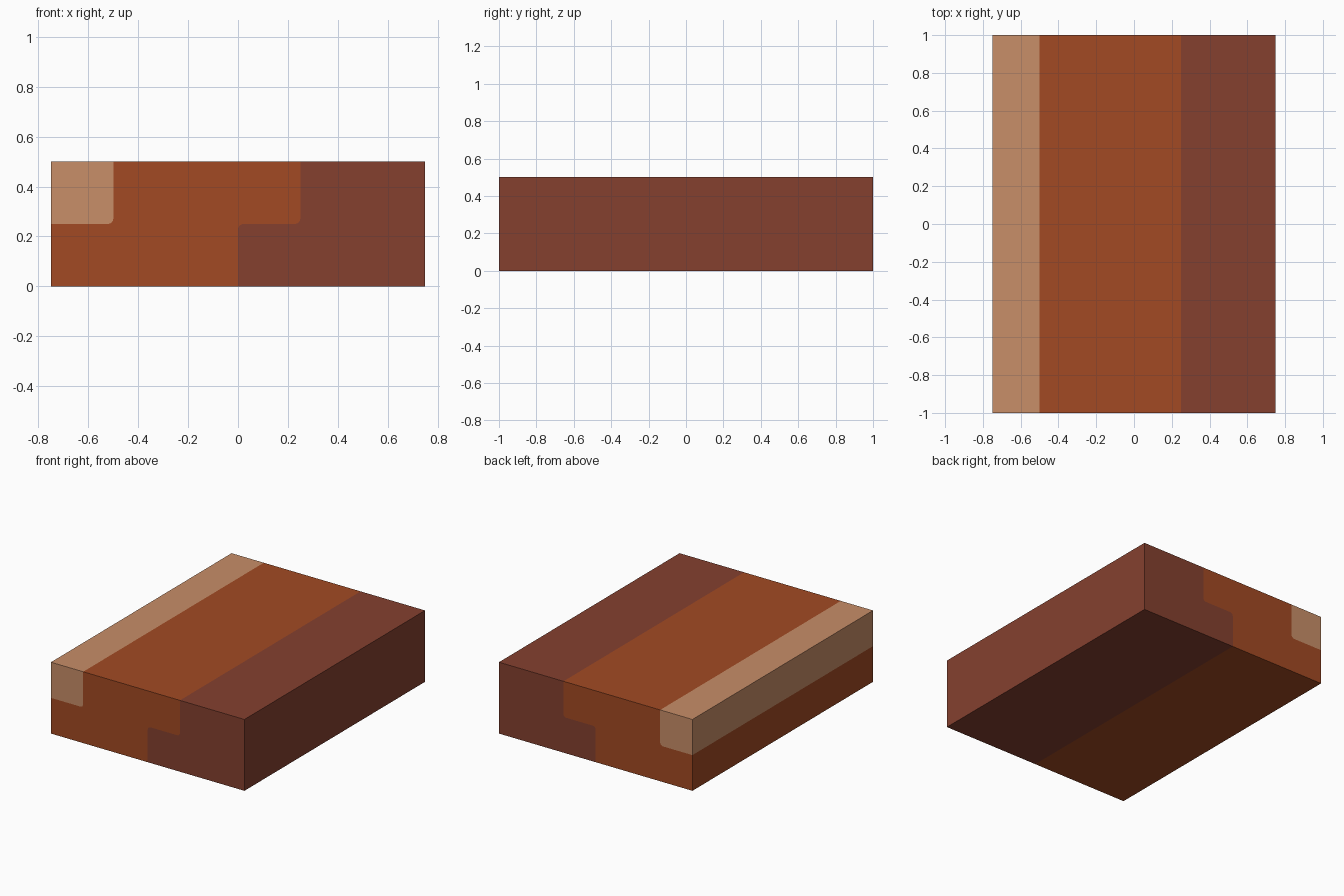
import bpy, bmesh, math

if "Cube" in bpy.data.objects:
    bpy.data.objects.remove(bpy.data.objects["Cube"])

R = 0.022   # small rounding where the layers step
HALF = 1.0  # half length along y


def material(name, rgb):
    lin = [((c / 255 + 0.055) / 1.055) ** 2.4 for c in rgb]
    m = bpy.data.materials.new(name)
    m.diffuse_color = (*lin, 1)
    m.use_nodes = True
    m.node_tree.nodes["Principled BSDF"].inputs["Base Color"].default_value = m.diffuse_color
    return m


def arc(cx, cz, a0, a1, n=4):
    """Points of a rounded corner in the x-z plane."""
    angles = [math.radians(a0 + (a1 - a0) * i / n) for i in range(n + 1)]
    return [(cx + R * math.cos(a), cz + R * math.sin(a)) for a in angles]


def extrude_profile(name, pts, mat):
    bm = bmesh.new()
    face = bm.faces.new([bm.verts.new((x, -HALF, z)) for x, z in pts])
    ext = bmesh.ops.extrude_face_region(bm, geom=[face], use_keep_orig=True)
    moved = [v for v in ext["geom"] if isinstance(v, bmesh.types.BMVert)]
    bmesh.ops.translate(bm, verts=moved, vec=(0, 2 * HALF, 0))
    bmesh.ops.recalc_face_normals(bm, faces=bm.faces)
    me = bpy.data.meshes.new(name)
    bm.to_mesh(me)
    bm.free()
    me.materials.append(mat)
    ob = bpy.data.objects.new(name, me)
    bpy.context.collection.objects.link(ob)
    return ob


# Shared rounded boundaries, so neighbouring strips fit exactly
light_corner = arc(-0.5 - R, 0.25 + R, 270, 360)
outer_step = arc(0.25 - R, 0.25 + R, 0, -90)
inner_step = arc(R, 0.25 - R, 90, 180)
step = [(0.25, 0.5)] + outer_step + inner_step + [(0, 0)]

# Pale strip along the upper left edge
extrude_profile("pale_strip",
                [(-0.75, 0.5), (-0.75, 0.25)] + light_corner + [(-0.5, 0.5)],
                material("pale tan", (200, 142, 104)))

# Stepped middle strip
extrude_profile("middle_strip",
                step + [(-0.75, 0), (-0.75, 0.25)] + light_corner + [(-0.5, 0.5)],
                material("rust orange", (162, 74, 35)))

# Stepped dark strip on the right
extrude_profile("dark_strip",
                step + [(0.75, 0), (0.75, 0.5)],
                material("dark red brown", (133, 64, 47)))
